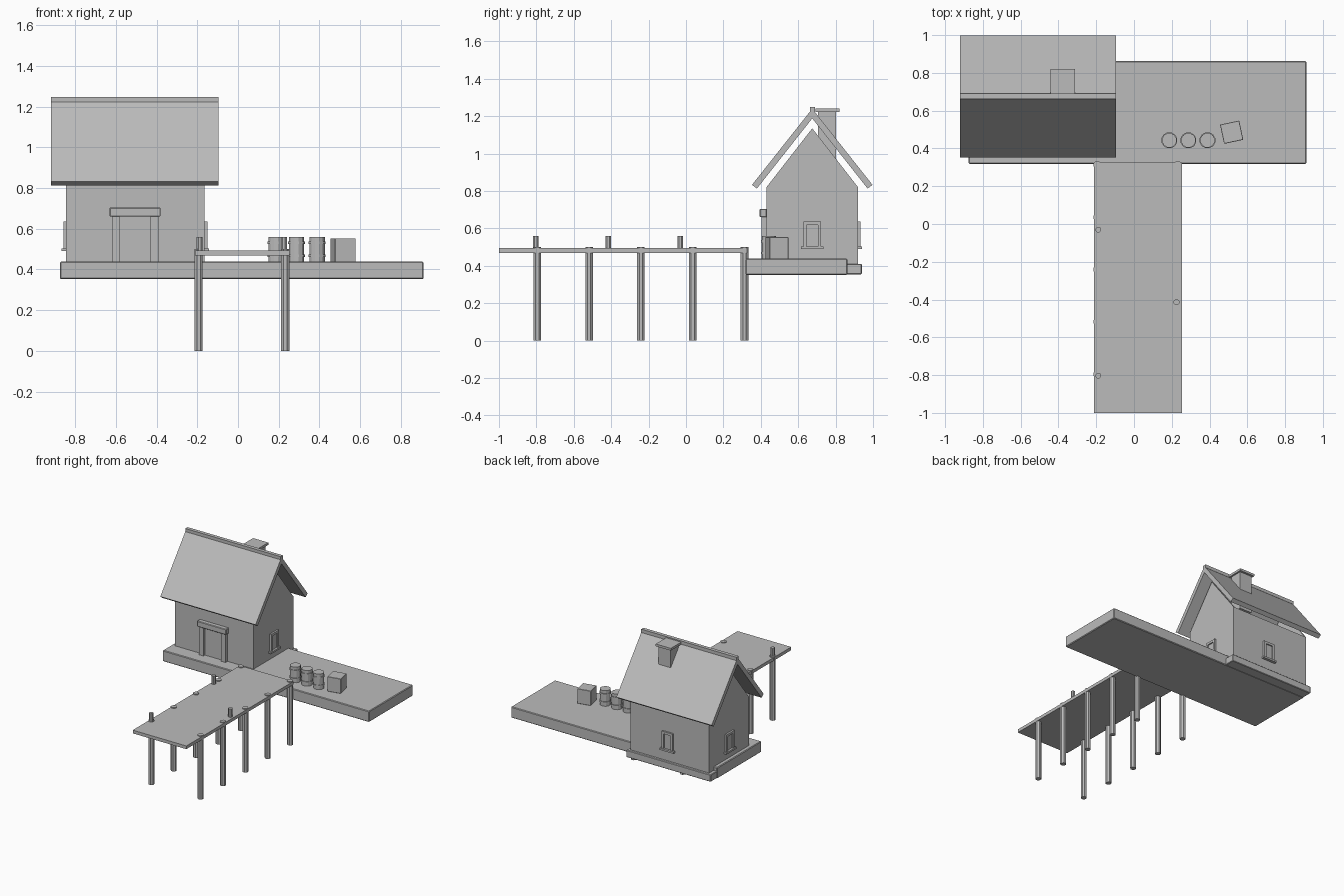
import bpy, bmesh, math
from mathutils import Matrix

if "Cube" in bpy.data.objects:
    bpy.data.objects.remove(bpy.data.objects["Cube"])

grey = bpy.data.materials.new("plain_grey")
grey.diffuse_color = (0.5, 0.5, 0.5, 1)
grey.use_nodes = True
grey.node_tree.nodes["Principled BSDF"].inputs["Base Color"].default_value = grey.diffuse_color


def finish(name, bm, bevel=0):
    bmesh.ops.recalc_face_normals(bm, faces=bm.faces)
    me = bpy.data.meshes.new(name)
    bm.to_mesh(me)
    bm.free()
    me.materials.append(grey)
    ob = bpy.data.objects.new(name, me)
    bpy.context.collection.objects.link(ob)
    if bevel:
        mod = ob.modifiers.new("bevel", 'BEVEL')
        mod.width = bevel
        mod.segments = 1
    return ob


def box(name, x0, x1, y0, y1, z0, z1, turn=0, bevel=0):
    bm = bmesh.new()
    bmesh.ops.create_cube(bm, size=1)
    m = (Matrix.Translation(((x0 + x1) / 2, (y0 + y1) / 2, (z0 + z1) / 2))
         @ Matrix.Rotation(turn, 4, 'Z')
         @ Matrix.Diagonal((x1 - x0, y1 - y0, z1 - z0, 1)))
    bm.transform(m)
    return finish(name, bm, bevel)


def cylinder(name, x, y, z0, z1, r, sides):
    bm = bmesh.new()
    bmesh.ops.create_cone(bm, cap_ends=True, segments=sides, radius1=r, radius2=r, depth=z1 - z0)
    bm.transform(Matrix.Translation((x, y, (z0 + z1) / 2)) @ Matrix.Rotation(math.pi / sides, 4, 'Z'))
    return finish(name, bm)


def extrude_x(name, profile, x0, x1):
    """Sweep a (y, z) outline along x."""
    bm = bmesh.new()
    face = bm.faces.new([bm.verts.new((x0, y, z)) for y, z in profile])
    ext = bmesh.ops.extrude_face_region(bm, geom=[face])
    verts = [v for v in ext["geom"] if isinstance(v, bmesh.types.BMVert)]
    bmesh.ops.translate(bm, verts=verts, vec=(x1 - x0, 0, 0))
    return finish(name, bm)


# Quay platform and the lower step behind the house
box("platform", -0.875, 0.912, 0.318, 0.863, 0.352, 0.438, bevel=0.005)
box("back_step", -0.872, -0.14, 0.85, 0.94, 0.354, 0.41, bevel=0.004)

# House body and end gables
HX0, HX1, RY = -0.845, -0.165, 0.675
box("house_walls", HX0, HX1, 0.43, 0.92, 0.40, 0.82)
gable = [(0.43, 0.82), (0.92, 0.82), (RY, 1.135)]
extrude_x("left_gable", gable, HX0, HX0 + 0.012)
extrude_x("right_gable", gable, HX1 - 0.012, HX1)

# Roof slopes and ridge beam
for name, s in (("front_roof", -1), ("back_roof", 1)):
    slope = [(RY, 1.24), (RY + s * 0.322, 0.833), (RY + s * 0.296, 0.813), (RY, 1.188)]
    extrude_x(name, slope, -0.92, -0.095)
box("roof_ridge", -0.92, -0.095, 0.662, 0.69, 1.222, 1.248)

# Chimney
box("chimney", -0.43, -0.325, 0.705, 0.803, 0.92, 1.223)
box("chimney_cap", -0.443, -0.312, 0.692, 0.82, 1.222, 1.24)

# Door
box("door", -0.583, -0.432, 0.424, 0.432, 0.438, 0.652)
box("door_post_left", -0.62, -0.583, 0.405, 0.432, 0.438, 0.662)
box("door_post_right", -0.43, -0.392, 0.405, 0.432, 0.438, 0.662)
box("door_lintel", -0.632, -0.38, 0.394, 0.432, 0.66, 0.704, bevel=0.004)


# Framed window with a sill, built facing +x and then turned into place
def window(name, x, y, turn):
    parts = (("frame_side_a", -0.048, -0.030, 0.49, 0.637, 0.014),
             ("frame_side_b", 0.030, 0.048, 0.49, 0.637, 0.014),
             ("frame_top", -0.030, 0.030, 0.619, 0.637, 0.014),
             ("sill", -0.06, 0.06, 0.49, 0.504, 0.022),
             ("pane", -0.030, 0.030, 0.504, 0.619, 0.005))
    for part, a, b, z0, z1, out in parts:
        ob = box(name + "_" + part, -0.004, out, a, b, z0, z1)
        ob.data.transform(Matrix.Translation((x, y, 0)) @ Matrix.Rotation(turn, 4, 'Z'))


window("right_window", HX1, RY, 0)
window("left_window", HX0, RY, math.pi)
window("back_window", -0.49, 0.92, math.pi / 2)

# Jetty deck, support posts and mooring posts
box("jetty_deck", -0.211, 0.253, -1.0, 0.325, 0.469, 0.494)
for i in range(5):
    for side, x in (("left", -0.194), ("right", 0.232)):
        cylinder(f"jetty_post_{side}_{i}", x, -0.795 + i * 0.277, 0, 0.5, 0.022, 8)
for i, (x, y) in enumerate(((-0.189, -0.803), (0.225, -0.415), (-0.189, -0.03))):
    cylinder(f"mooring_post_{i}", x, y, 0.48, 0.56, 0.016, 8)

# Barrels with hoops
for i in range(3):
    x = 0.187 + i * 0.101
    cylinder(f"barrel_{i}", x, 0.443, 0.438, 0.56, 0.039, 12)
    for j, z in enumerate((0.462, 0.525)):
        cylinder(f"barrel_{i}_hoop_{j}", x, 0.443, z, z + 0.012, 0.043, 12)

# Crate
box("crate", 0.465, 0.569, 0.434, 0.538, 0.438, 0.553, turn=math.radians(12), bevel=0.002)
